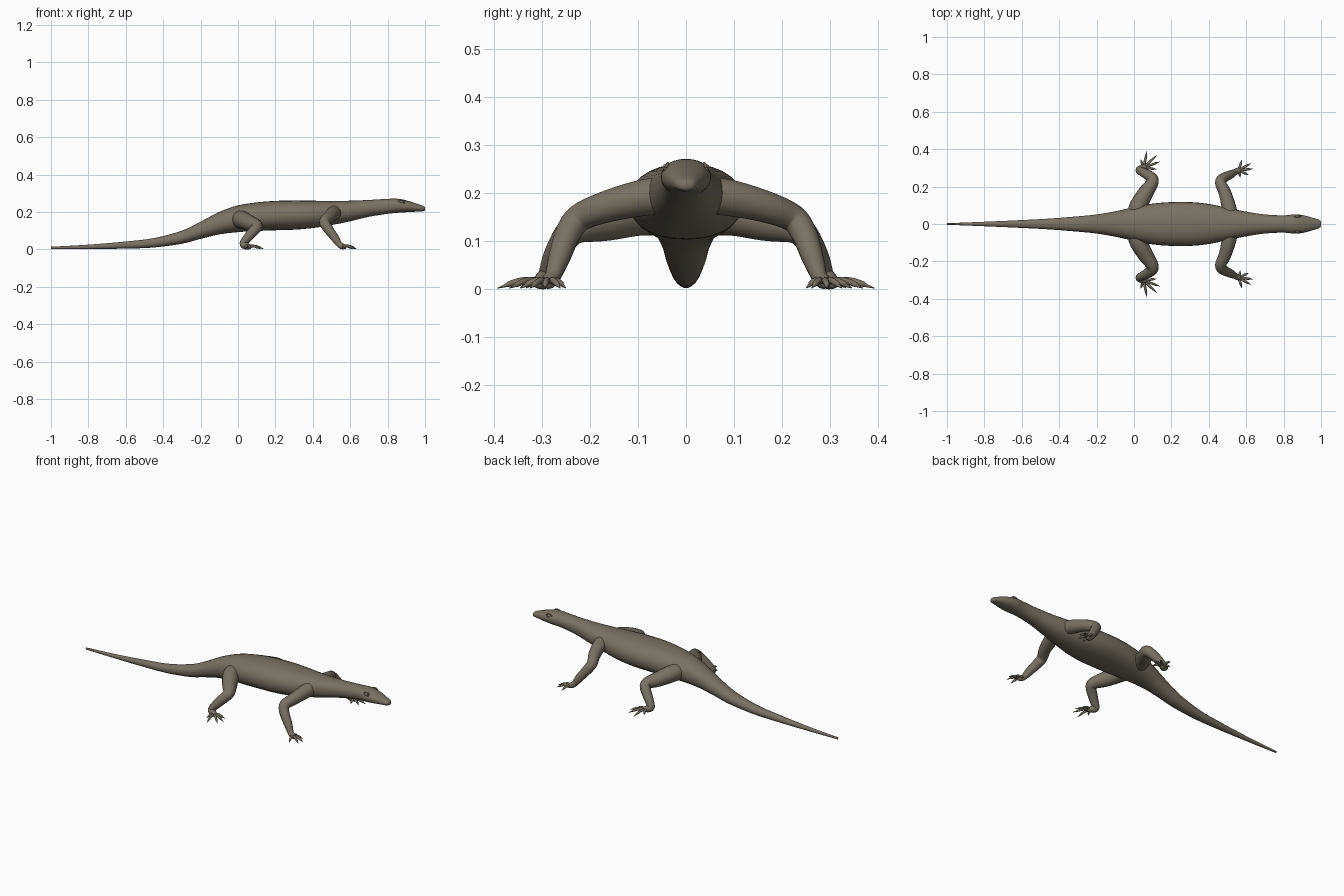
import bpy, bmesh
from math import cos, sin, pi, copysign
from mathutils import Vector

cube = bpy.data.objects.get("Cube")
if cube:
    bpy.data.objects.remove(cube, do_unlink=True)

skin = bpy.data.materials.new("grey_brown_skin")
skin.use_nodes = True
COLOUR = (0.19, 0.165, 0.125, 1)
skin.diffuse_color = COLOUR
skin.node_tree.nodes["Principled BSDF"].inputs["Base Color"].default_value = COLOUR


def finish(name, bm):
    bmesh.ops.recalc_face_normals(bm, faces=bm.faces)
    mesh = bpy.data.meshes.new(name)
    bm.to_mesh(mesh)
    bm.free()
    mesh.materials.append(skin)
    for poly in mesh.polygons:
        poly.use_smooth = True
    obj = bpy.data.objects.new(name, mesh)
    bpy.context.collection.objects.link(obj)
    return obj


def smooth(points, steps):
    """Resample tuples with a Catmull-Rom spline."""
    vs = [Vector(p) for p in points]
    vs = [vs[0]] + vs + [vs[-1]]
    out = []
    for a, b, c, d in zip(vs, vs[1:], vs[2:], vs[3:]):
        for i in range(steps):
            t = i / steps
            out.append(b + (c - a) * t * 0.5 + (2 * a - 5 * b + 4 * c - d) * t * t * 0.5
                       + (3 * b - a - 3 * c + d) * t ** 3 * 0.5)
    return out + [vs[-1]]


def loft(bm, rings):
    loops = [[bm.verts.new(p) for p in ring] for ring in rings]
    n = len(loops[0])
    for a, b in zip(loops, loops[1:]):
        for i in range(n):
            j = (i + 1) % n
            bm.faces.new((a[i], a[j], b[j], b[i]))
    bm.faces.new(loops[0])
    bm.faces.new(loops[-1])


def tube(bm, stations, steps=4, sides=14, flat=1.0):
    """Round limb through (x, y, z, radius) stations."""
    pts = smooth(stations, steps)
    rings = []
    side = None
    for i, p in enumerate(pts):
        along = (pts[min(i + 1, len(pts) - 1)] - pts[max(i - 1, 0)]).to_3d().normalized()
        if side is None:
            side = along.cross(Vector((0, 0, 1))).normalized()
        side = (side - along * side.dot(along)).normalized()
        up = side.cross(along)
        r = max(p[3], 0.0008)
        rings.append([p.to_3d() + side * r * cos(2 * pi * k / sides)
                      + up * r * flat * sin(2 * pi * k / sides) for k in range(sides)])
    loft(bm, rings)


# Body from tail tip to snout: x, half width, underside, top
PROFILE = [(-1, .004, .002, .014), (-.8, .012, .002, .025), (-.6, .021, .004, .042),
           (-.45, .029, .01, .06), (-.3, .041, .03, .1), (-.2, .051, .056, .148),
           (-.1, .068, .08, .2), (0, .09, .092, .235), (.1, .109, .098, .251),
           (.2, .117, .102, .259), (.3, .117, .105, .261), (.4, .107, .114, .26),
           (.5, .086, .13, .259), (.6, .066, .15, .26), (.7, .051, .174, .264),
           (.8, .046, .19, .27), (.86, .052, .196, .27), (.91, .046, .199, .259),
           (.96, .032, .202, .243), (.99, .022, .204, .232), (1, .012, .208, .225)]


def power(v):
    return copysign(abs(v) ** 0.9, v)


bm = bmesh.new()
rings = []
for x, w, lo, hi in smooth(PROFILE, 4):
    angles = [2 * pi * k / 28 for k in range(28)]
    rings.append([(x, w * power(cos(a)), (lo + hi) / 2 + (hi - lo) / 2 * power(sin(a)))
                  for a in angles])
loft(bm, rings)
finish("body", bm)

# Limb paths: x, y, z, radius on the left side
LIMBS = {
    "front_leg": [(.515, .05, .195, .04), (.505, .1, .188, .038), (.485, .17, .17, .033),
                  (.462, .222, .148, .029), (.478, .246, .115, .027), (.515, .264, .065, .023),
                  (.54, .277, .028, .017), (.558, .286, .016, .016), (.575, .292, .012, .01)],
    "hind_leg": [(.01, .04, .16, .05), (.025, .1, .157, .047), (.065, .17, .14, .041),
                 (.1, .226, .127, .032), (.092, .25, .108, .029), (.055, .273, .067, .025),
                 (.028, .288, .03, .02), (.045, .298, .018, .019), (.068, .31, .013, .011)],
}
# Foot centre and the toe tips fanned around it
FEET = {
    "front": ((.56, .287), [(.568, .25), (.612, .262), (.635, .295), (.625, .325), (.578, .345)]),
    "hind": ((.052, .302), [(.12, .293), (.138, .333), (.122, .368), (.07, .392), (.035, .345)]),
}

for label, m in (("left", 1), ("right", -1)):
    for name, path in LIMBS.items():
        bm = bmesh.new()
        tube(bm, [(x, m * y, z, r) for x, y, z, r in path])
        finish(f"{label}_{name}", bm)

    # Clawed toes arch up from the foot and taper to the ground
    for name, ((fx, fy), tips) in FEET.items():
        bm = bmesh.new()
        for tx, ty in tips:
            def at(t, z, r):
                return (fx + (tx - fx) * t, m * (fy + (ty - fy) * t), z, r)
            tube(bm, [at(0, .014, .008), at(.4, .018, .007), at(.72, .011, .006),
                      at(.8, .008, .004), at(1, .002, .0008)], steps=3, sides=8)
        finish(f"{label}_{name}_toes", bm)

    # Eyeball sitting in a raised lid ring
    bm = bmesh.new()
    bmesh.ops.create_uvsphere(bm, u_segments=16, v_segments=10, radius=.011)
    bmesh.ops.scale(bm, verts=bm.verts, vec=(1.1, .7, .7))
    bmesh.ops.translate(bm, verts=bm.verts, vec=(.873, m * .041, .253))
    finish(f"{label}_eye", bm)
    bm = bmesh.new()
    tube(bm, [(.873 + .018 * cos(a), m * (.042 - .004 * sin(a)), .253 + .009 * sin(a), .003)
              for a in [pi * k / 6 for k in range(13)]], steps=2, sides=6)
    finish(f"{label}_eyelid", bm)
